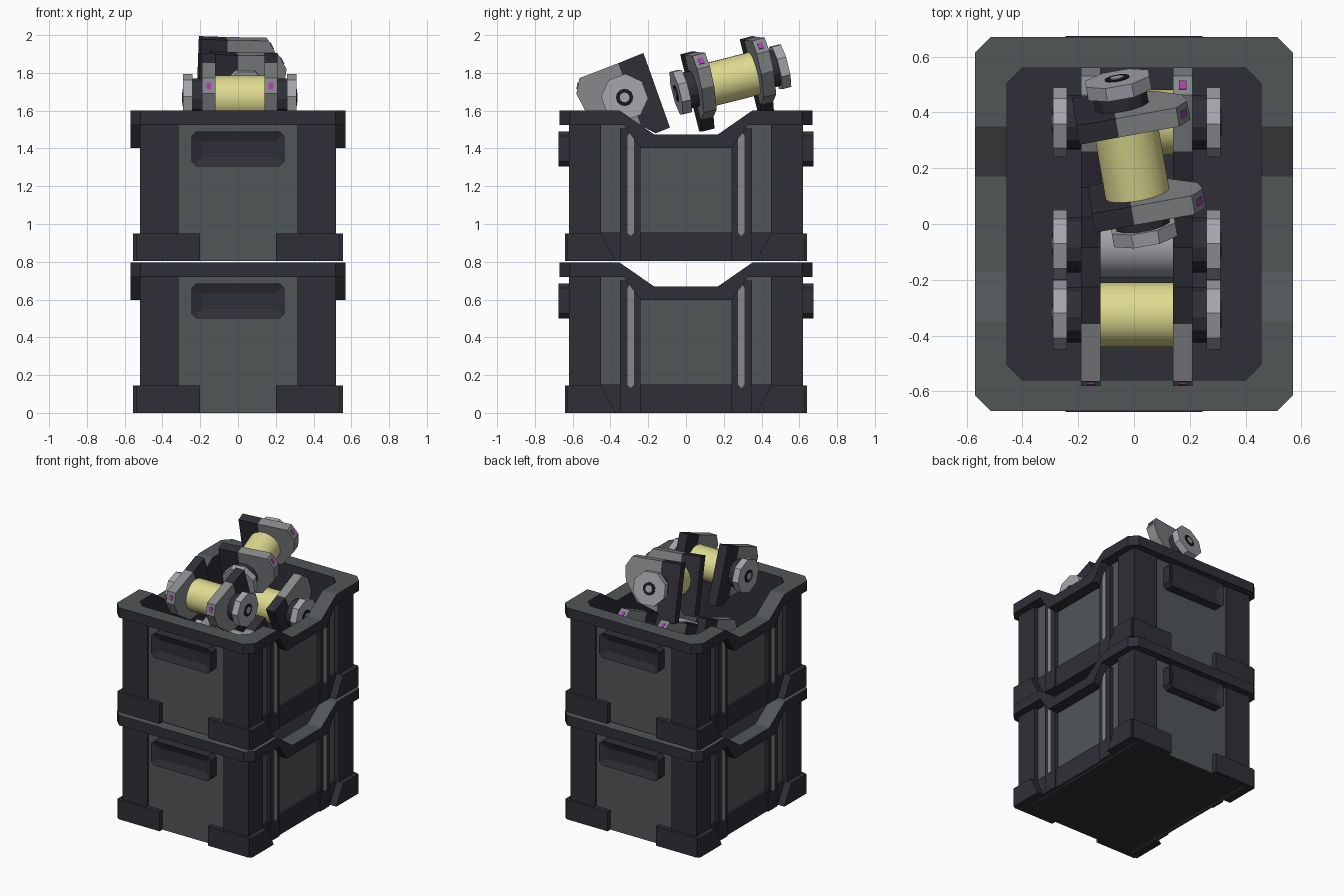
import bpy, bmesh, math
from mathutils import Matrix

if "Cube" in bpy.data.objects:
    bpy.data.objects.remove(bpy.data.objects["Cube"])


def material(name, r, g, b):
    m = bpy.data.materials.new(name)
    m.diffuse_color = (r, g, b, 1)
    m.use_nodes = True
    m.node_tree.nodes["Principled BSDF"].inputs["Base Color"].default_value = m.diffuse_color
    return m


DARK = material("dark_blue_grey", 0.028, 0.028, 0.038)
GREY = material("panel_grey", 0.083, 0.092, 0.097)
MID = material("bracket_grey", 0.24, 0.25, 0.26)
LIGHT = material("light_metal", 0.37, 0.38, 0.41)
YELLOW = material("pale_yellow", 0.74, 0.71, 0.28)
BLACK = material("black", 0.01, 0.01, 0.011)
PURPLE = material("purple", 0.4, 0.05, 0.4)


def finish(name, bm, mats):
    bmesh.ops.recalc_face_normals(bm, faces=bm.faces)
    me = bpy.data.meshes.new(name)
    bm.to_mesh(me)
    bm.free()
    for m in mats:
        me.materials.append(m)
    ob = bpy.data.objects.new(name, me)
    bpy.context.collection.objects.link(ob)
    return ob


def prism(name, axis, pts, a, b, mat, mw=None, smooth=False):
    """Extrude a 2D outline from a to b along an axis."""
    place = {"x": lambda p, t: (t, p[0], p[1]),
             "y": lambda p, t: (p[0], t, p[1]),
             "z": lambda p, t: (p[0], p[1], t)}[axis]
    bm = bmesh.new()
    lo = [bm.verts.new(place(p, a)) for p in pts]
    hi = [bm.verts.new(place(p, b)) for p in pts]
    bm.faces.new(lo)
    bm.faces.new(hi)
    n = len(pts)
    for i in range(n):
        j = (i + 1) % n
        f = bm.faces.new((lo[i], lo[j], hi[j], hi[i]))
        f.smooth = smooth
    if mw:
        bm.transform(mw)
    return finish(name, bm, [mat])


def rect(x0, x1, y0, y1):
    return [(x0, y0), (x1, y0), (x1, y1), (x0, y1)]


def circle(r, n):
    return [(r * math.cos((i + .5) * math.tau / n), r * math.sin((i + .5) * math.tau / n))
            for i in range(n)]


def rim(z0):
    # outer x,y / inner x,y / bottom y shift / top z / bottom z, for one quadrant
    q = [(.57, .17, .455, .17, .07, .67, .597),
         (.57, .35, .455, .35, -.02, .795, .72),
         (.57, .615, .455, .505, 0, .795, .72),
         (.515, .67, .40, .56, 0, .795, .72)]
    st = []
    for sx, sy, order in ((1, 1, 1), (-1, 1, -1), (-1, -1, 1), (1, -1, -1)):
        st += [(sx, sy) + s for s in q[::order]]
    bm = bmesh.new()
    rings = []
    for sx, sy, ox, oy, ix, iy, d, zt, zb in st:
        rings.append([bm.verts.new(c) for c in (
            (sx * ox, sy * oy, z0 + zt), (sx * ix, sy * iy, z0 + zt),
            (sx * ix, sy * (iy + d), z0 + zb), (sx * ox, sy * (oy + d), z0 + zb))])
    for i, r in enumerate(rings):
        s = rings[(i + 1) % len(rings)]
        for k in range(4):
            m = (k + 1) % 4
            f = bm.faces.new((r[k], r[m], s[m], s[k]))
            f.material_index = 1 if k == 0 else 0     # grey top, dark sides
    finish("crate_rim", bm, [DARK, GREY])


def handle(s, z0):
    c = .025
    x, lo, hi = .245, z0 + .5, z0 + .685
    pts = [(-x + c, lo), (x - c, lo), (x, lo + c), (x, hi - c),
           (x - c, hi), (-x + c, hi), (-x, hi - c), (-x, lo + c)]
    ob = prism("crate_handle", "y", pts, s * .6, s * .675, DARK)
    bm = bmesh.new()
    bm.from_mesh(ob.data)
    face = max(bm.faces, key=lambda f: f.calc_center_median().y * s)
    bmesh.ops.inset_region(bm, faces=[face], thickness=.055)
    for v in face.verts:
        v.co.y -= s * .02
    bm.to_mesh(ob.data)
    bm.free()


def crate(z0):
    Z = lambda pts: [(p[0], p[1] + z0) for p in pts]
    prism("crate_floor", "z", rect(-.5, .5, -.6, .6), z0, z0 + .15, DARK)
    rim(z0)
    # long side walls dip in the middle
    wall = Z([(-.6, 0), (.6, 0), (.6, .75), (.35, .75), (.19, .64),
              (-.19, .64), (-.35, .75), (-.6, .75)])
    for s in (-1, 1):
        prism("side_wall", "x", wall, s * .455, s * .47, DARK)
        prism("side_panel", "x", wall, s * .47, s * .485, GREY)
        prism("side_kick_strip", "x", Z(rect(-.24, .24, 0, .125)), s * .47, s * .497, DARK)
        prism("end_wall", "y", Z(rect(-.47, .47, 0, .75)), s * .56, s * .59, DARK)
        prism("end_panel", "y", Z(rect(-.33, .33, 0, .75)), s * .59, s * .606, GREY)
        handle(s, z0)
        for t in (-1, 1):
            # side ribs with a pale slot
            prism("side_rib", "x", Z(rect(t * .24, t * .35, 0, .7)), s * .47, s * .51, DARK)
            prism("rib_slot", "x", Z([(t * .275, .15), (t * .293, .13), (t * .31, .15),
                                      (t * .31, .66), (t * .293, .685), (t * .275, .66)]),
                  s * .508, s * .515, MID)
            # corner column and foot
            col = [(.315, .58), (.315, .62), (.52, .62), (.52, .45), (.47, .45), (.47, .58)]
            prism("corner_column", "z", [(s * x, t * y) for x, y in col], z0, z0 + .74, DARK)
            prism("foot_end_plate", "y", Z(rect(s * .2, s * .54, 0, .145)), t * .6, t * .64, DARK)
            prism("foot_side_plate", "x", Z([(t * .37, 0), (t * .63, 0), (t * .63, .145),
                                             (t * .45, .145)]), s * .47, s * .555, DARK)


def roller(loc, rot, drum=YELLOW):
    mw = Matrix.Translation(loc) @ rot
    P = lambda name, pts, a, b, mat, sm=False: prism(name, "x", pts, a, b, mat, mw, sm)
    P("roller_drum", circle(.117, 20), -.135, .135, drum, True)
    for s in (-1, 1):
        P("bracket_front", [(.03, .182), (-.19, .178), (-.233, .106), (-.22, 0),
                            (-.12, -.13), (.03, -.17)], s * .13, s * .2, MID)
        P("bracket_back", [(.03, .182), (.174, .187), (.171, -.232), (.09, -.235),
                           (.03, -.17)], s * .13, s * .2, DARK)
        P("bracket_bolt", [(-.2025, .1575), (-.2068, .16), (-.2248, .129), (-.2205, .1265)],
          s * .152, s * .178, PURPLE)
        P("roller_collar", circle(.1, 12), s * .19, s * .255, DARK)
        P("roller_cap", circle(.125, 8), s * .25, s * .3, LIGHT)
        P("cap_ring", circle(.046, 12), s * .298, s * .303, BLACK)
        P("cap_pin", circle(.026, 12), s * .298, s * .306, LIGHT)


def turn(axis, deg):
    return Matrix.Rotation(math.radians(deg), 4, axis)


# two stacked crates
for base in (0, .805):
    crate(base)

# loose rollers in the upper crate
roller((.01, -.325, 1.67), turn("X", 20))
roller((.01, -.075, 1.22), turn("X", 20), LIGHT)
roller((.01, .365, 1.36), turn("Z", 180) @ turn("X", -25))
roller((-.01, .235, 1.765), turn("Z", 100) @ turn("Y", -14))
